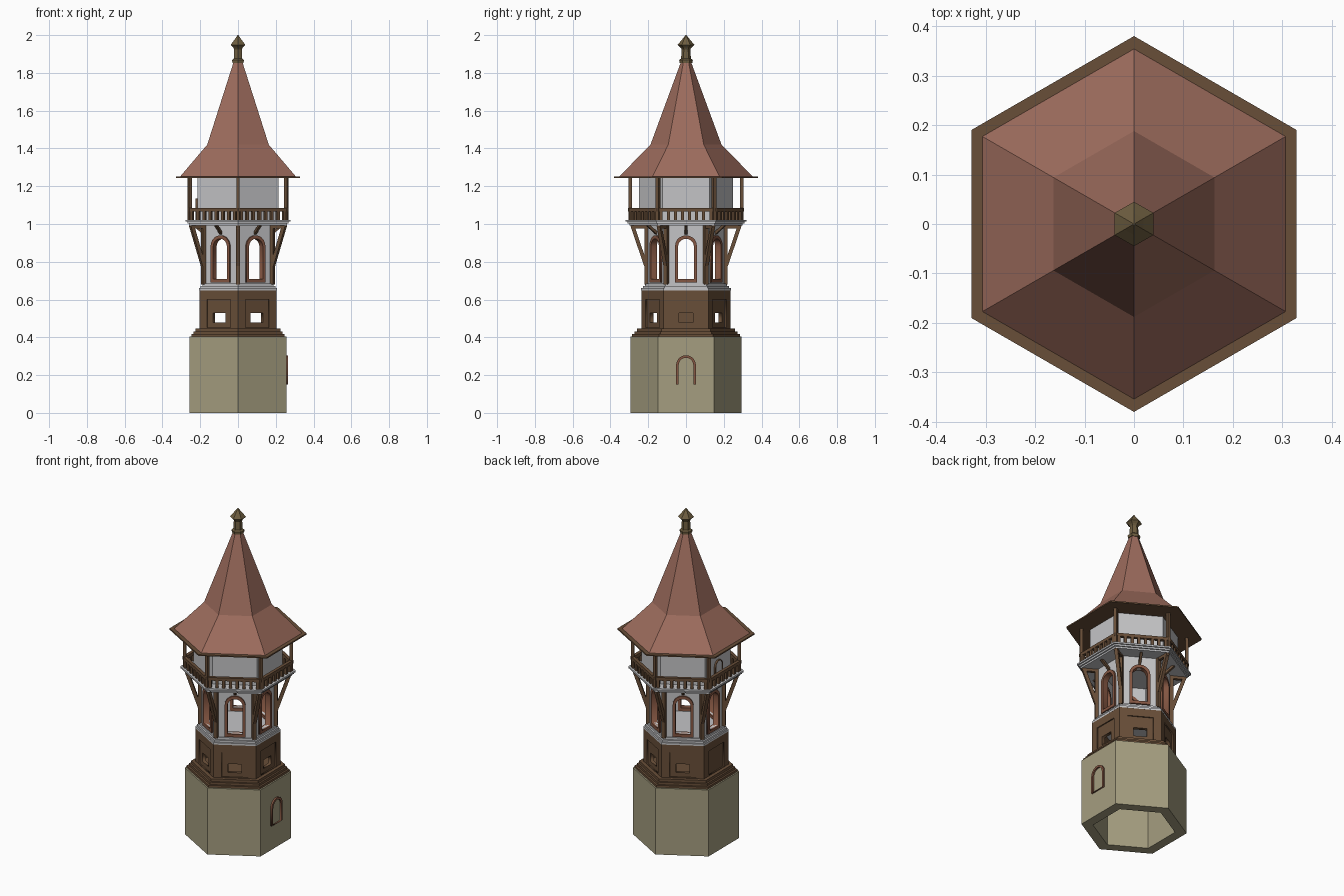
import bpy, bmesh, math
from mathutils import Vector, Matrix

if "Cube" in bpy.data.objects:
    bpy.data.objects.remove(bpy.data.objects["Cube"])


def material(name, r, g, b):
    m = bpy.data.materials.new(name)
    m.diffuse_color = [((c / 255 + 0.055) / 1.055) ** 2.4 for c in (r, g, b)] + [1]
    m.use_nodes = True
    m.node_tree.nodes["Principled BSDF"].inputs["Base Color"].default_value = m.diffuse_color
    return m


STONE = material("sand_stone", 165, 158, 128)
ROOF = material("roof_red", 157, 108, 93)
WOOD = material("dark_wood", 104, 78, 56)
PLASTER = material("pale_plaster", 196, 196, 198)
FRAME = material("window_frame_wood", 132, 86, 66)
METAL = material("finial_bronze", 110, 94, 64)

FACES = [math.radians(60 * k) for k in range(6)]
CORNERS = [math.radians(30 + 60 * k) for k in range(6)]
C30 = math.cos(math.radians(30))


def add(name, bm, mat):
    bmesh.ops.recalc_face_normals(bm, faces=bm.faces)
    me = bpy.data.meshes.new(name)
    bm.to_mesh(me)
    bm.free()
    me.materials.append(mat)
    ob = bpy.data.objects.new(name, me)
    bpy.context.collection.objects.link(ob)
    return ob


def hexa(name, profile, mat, ring=False):
    """Six-sided turning of (corner radius, z); capped, or a closed ring section."""
    bm = bmesh.new()
    rows = [[bm.verts.new((r * math.cos(a), r * math.sin(a), z)) for a in CORNERS]
            for r, z in profile]
    pairs = list(zip(rows, rows[1:]))
    if ring:
        pairs.append((rows[-1], rows[0]))
    else:
        bm.faces.new(rows[0])
        bm.faces.new(rows[-1])
    for lo, hi in pairs:
        for i in range(6):
            j = (i + 1) % 6
            bm.faces.new((lo[i], lo[j], hi[j], hi[i]))
    return add(name, bm, mat)


def beams(name, items, mat):
    """Square bars (start, end, turn angle, width)."""
    bm = bmesh.new()
    for p, q, a, w in items:
        p, q = Vector(p), Vector(q)
        d = (q - p).normalized()
        side = Vector((-math.sin(a), math.cos(a), 0))
        rot = Matrix((side, d.cross(side), d)).transposed().to_4x4()
        bmesh.ops.create_cube(bm, size=1, matrix=Matrix.Translation((p + q) / 2) @ rot
                              @ Matrix.Diagonal((w, w, (q - p).length, 1)))
    return add(name, bm, mat)


def polar(r, a, z):
    return (r * math.cos(a), r * math.sin(a), z)


def rect(w, z0, z1):
    return [(-w / 2, z0), (w / 2, z0), (w / 2, z1), (-w / 2, z1)]


def arch(w, z0, z1, n=10):
    r = w / 2
    return [(-r, z0), (r, z0)] + [(r * math.cos(math.pi * i / n),
            z1 - r + r * math.sin(math.pi * i / n)) for i in range(n + 1)]


def panel(name, loops, outer, thick, angle, mat):
    """Plate with holes on one tower side; outer = distance of its front from the axis."""
    cu = bpy.data.curves.new(name, 'CURVE')
    cu.dimensions, cu.fill_mode, cu.extrude = '2D', 'BOTH', thick / 2
    for loop in loops:
        sp = cu.splines.new('POLY')
        sp.points.add(len(loop) - 1)
        for pt, (x, y) in zip(sp.points, loop):
            pt.co = (x, y, 0, 1)
        sp.use_cyclic_u = True
    tmp = bpy.data.objects.new(name + "_curve", cu)
    bpy.context.collection.objects.link(tmp)
    deps = bpy.context.evaluated_depsgraph_get()
    me = bpy.data.meshes.new_from_object(tmp.evaluated_get(deps))
    bpy.data.objects.remove(tmp)
    me.materials.clear()
    me.materials.append(mat)
    me.transform(Matrix.Rotation(angle, 4, 'Z') @ Matrix.Translation((outer - thick / 2, 0, 0))
                 @ Matrix(((0, 0, 1, 0), (1, 0, 0, 0), (0, 1, 0, 0), (0, 0, 0, 1))))
    ob = bpy.data.objects.new(name, me)
    bpy.context.collection.objects.link(ob)


# Stone base, open underneath, with an arched blind door on the right
hexa("stone_base", [(0.295, 0), (0.295, 0.405), (0.23, 0.405), (0.23, 0)], STONE, ring=True)
panel("base_door_frame", [arch(0.105, 0.15, 0.305), arch(0.078, 0.15, 0.292)],
      0.265, 0.02, 0, FRAME)

# Stepped wooden plinth
hexa("wood_plinth", [(0.285, 0.405), (0.285, 0.418), (0.272, 0.418), (0.272, 0.432),
                     (0.26, 0.432), (0.26, 0.448), (0.238, 0.448)], WOOD)

# Panelled wooden storey with small openings (back of the left side is closed)
for i, a in enumerate(FACES):
    hole = [] if i == 3 else [rect(0.075, 0.478, 0.53)]
    panel(f"wood_wall_{i}", [rect(0.228, 0.445, 0.65)] + hole, 0.198, 0.02, a, WOOD)
    panel(f"wood_panel_frame_{i}", [rect(0.237, 0.445, 0.65), rect(0.145, 0.452, 0.6)],
          0.205, 0.008, a, WOOD)

# Pale cornice between the storeys
hexa("plaster_cornice", [(0.237, 0.648), (0.237, 0.66), (0.228, 0.66), (0.228, 0.672),
                         (0.217, 0.672), (0.217, 0.685)], PLASTER)

# Plaster storey with arched windows
for i, a in enumerate(FACES):
    panel(f"plaster_wall_{i}", [rect(0.208, 0.68, 0.995), arch(0.088, 0.708, 0.922)],
          0.18, 0.02, a, PLASTER)
    panel(f"window_frame_{i}", [arch(0.116, 0.69, 0.94), arch(0.084, 0.708, 0.922)],
          0.19, 0.036, a, FRAME)

# Corner posts, slanted braces and short brackets under the balcony
beams("corner_posts", [(polar(0.209, a, 0.68), polar(0.209, a, 0.995), a, 0.022)
                       for a in CORNERS], WOOD)
beams("balcony_braces", [(polar(0.212, a, 0.78), polar(0.285, a, 0.995), a, 0.02)
                         for a in CORNERS], WOOD)
beams("brace_beams", [(polar(0.2, a, 0.985), polar(0.29, a, 0.985), a, 0.018)
                      for a in CORNERS], WOOD)
beams("face_brackets", [(polar(0.178, a, 0.95), polar(0.235, a, 0.995), a, 0.014)
                        for a in FACES], WOOD)

# Balcony floor
hexa("balcony_floor", [(0.3, 0.992), (0.3, 1.002), (0.31, 1.002), (0.31, 1.012),
                       (0.32, 1.012), (0.32, 1.022)], PLASTER)

# Railing: balusters, handrail and tall posts
bars = []
for a in FACES:
    for k in range(8):
        t = ((k + 0.5) / 8 - 0.5) * 0.3
        p = Matrix.Rotation(a, 3, 'Z') @ Vector((0.298 * C30, t, 1.02))
        bars.append((p, p + Vector((0, 0, 0.05)), a, 0.016))
beams("balusters", bars, WOOD)
hexa("handrail", [(0.308, 1.066), (0.308, 1.085), (0.286, 1.085), (0.286, 1.066)],
     WOOD, ring=True)
beams("roof_posts", [(polar(0.296, a, 1.02), polar(0.296, a, 1.25), a, 0.018)
                     for a in CORNERS], WOOD)

# Upper room with a small arched door on the left
hexa("upper_room", [(0.248, 1.02), (0.248, 1.25)], PLASTER)
panel("upper_door", [arch(0.06, 1.02, 1.13)], 0.222, 0.012, math.pi, PLASTER)
panel("upper_door_frame", [arch(0.07, 1.02, 1.135), arch(0.058, 1.02, 1.129)],
      0.225, 0.015, math.pi, WOOD)

# Eave board and flared roof
hexa("eave_board", [(0.38, 1.243), (0.38, 1.251)], WOOD)
hexa("roof", [(0.355, 1.25), (0.188, 1.42), (0.026, 1.86)], ROOF)

# Finial
hexa("finial", [(0.034, 1.852), (0.036, 1.868), (0.026, 1.876), (0.023, 1.925), (0.03, 1.935),
                (0.045, 1.948), (0.022, 1.975), (0.002, 2.0)], METAL)
